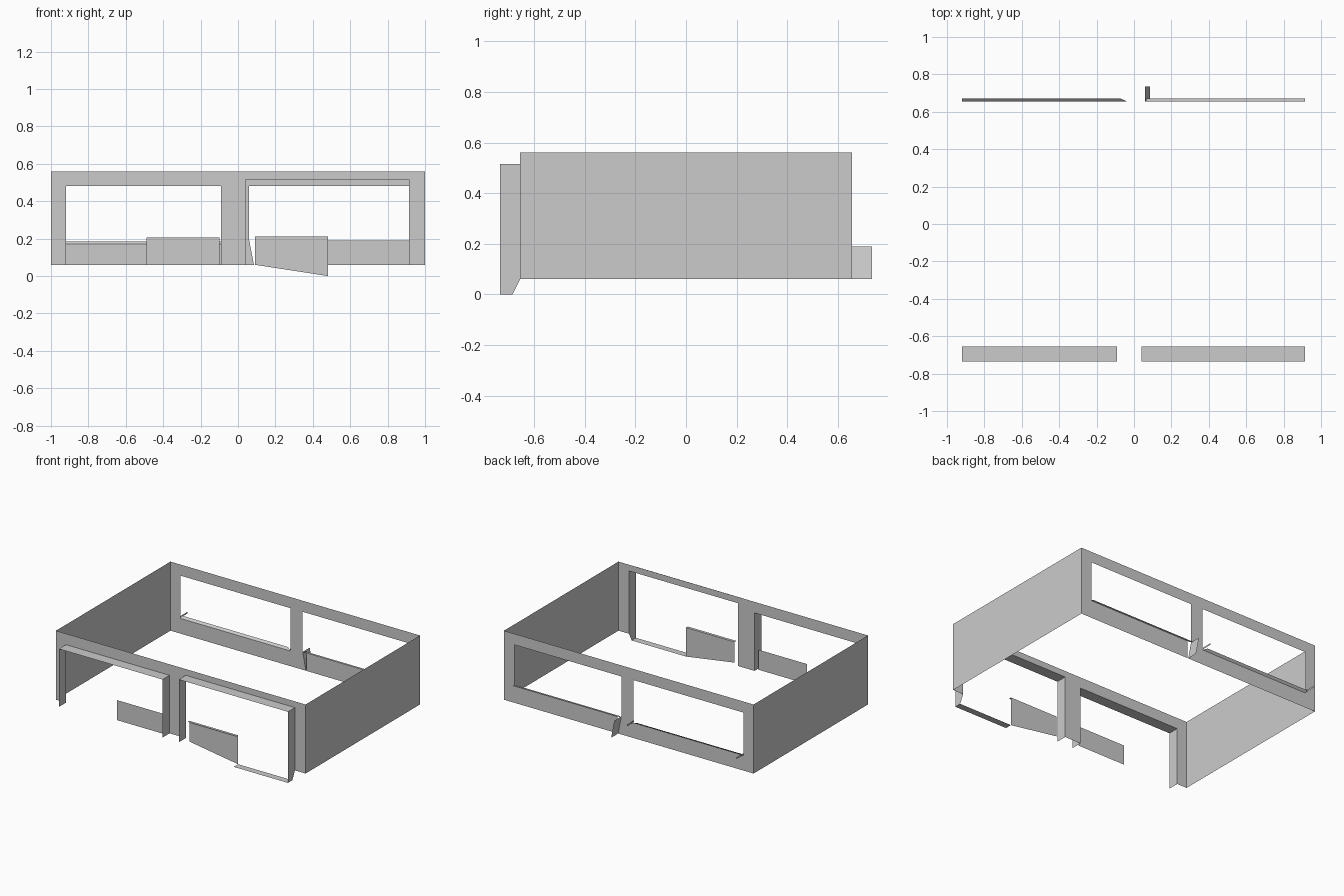
import bpy

cube = bpy.data.objects.get("Cube")
if cube:
    bpy.data.objects.remove(cube, do_unlink=True)

grey = bpy.data.materials.new("plain grey")
grey.use_nodes = True
color = (0.6, 0.6, 0.6, 1)
grey.diffuse_color = color
grey.node_tree.nodes["Principled BSDF"].inputs["Base Color"].default_value = color


def sheet(name, *polygons):
    """Thin sheet part made of one or more flat polygons."""
    verts, faces = [], []
    for poly in polygons:
        faces.append(range(len(verts), len(verts) + len(poly)))
        verts += poly
    mesh = bpy.data.meshes.new(name)
    mesh.from_pydata(verts, [], [tuple(f) for f in faces])
    mesh.materials.append(grey)
    obj = bpy.data.objects.new(name, mesh)
    bpy.context.collection.objects.link(obj)
    return obj


def across(y, x0, x1, z0, z1):
    return [(x0, y, z0), (x1, y, z0), (x1, y, z1), (x0, y, z1)]


def level(z, x0, x1, y0, y1):
    return [(x0, y0, z), (x1, y0, z), (x1, y1, z), (x0, y1, z)]


def side(x, y0, y1, z0, z1):
    return [(x, y0, z0), (x, y1, z0), (x, y1, z1), (x, y0, z1)]


DEPTH, LOW, TOP = 0.655, 0.06, 0.56
LEFT, RIGHT = -0.92, 0.915      # outer edges of the openings
OUT = 0.735                     # reach of the flanges

# End walls
for name, x in (("left_end_wall", 1), ("right_end_wall", -1)):
    wall = side(x, -DEPTH, DEPTH, LOW, TOP)
    sheet(name, wall if x > 0 else wall[::-1])


# Open long walls: two outer posts, a middle post and a header over each opening
def long_wall(name, y, mid0, mid1, head0, head1):
    polys = [
        across(y, -1, LEFT, LOW, TOP),
        across(y, LEFT, mid0, head0, TOP),
        across(y, mid0, mid1, LOW, TOP),
        across(y, mid1, RIGHT, head1, TOP),
        across(y, RIGHT, 1, LOW, TOP),
    ]
    sheet(name, *(polys if y < 0 else [p[::-1] for p in polys]))


long_wall("front_wall", -DEPTH, -0.09, 0.04, 0.48, 0.515)
long_wall("back_wall", DEPTH, -0.036, 0.06, 0.48, 0.48)

# Front surrounds: canopy with side fins
for name, x0, x1, z in (("right", LEFT, -0.09, 0.48), ("left", 0.04, RIGHT, 0.515)):
    sheet(name + "_canopy", level(z, x0, x1, -OUT, -DEPTH))
    sheet(name + "_inner_fin", side(x1 if x0 < 0 else x0, -OUT, -DEPTH, LOW, z))
sheet("right_outer_fin", side(LEFT, -OUT, -DEPTH, LOW, 0.48))
sheet("left_outer_fin", [(RIGHT, y, z) for y, z in (
    (-DEPTH, 0.515), (-OUT, 0.515), (-OUT, 0), (-0.685, 0), (-DEPTH, LOW))])
sheet("left_front_sill", level(0, 0.48, RIGHT, -OUT, -0.685))

# Low front panels, one with a dropped lower edge and a lip
sheet("right_front_panel", across(-0.685, -0.49, -0.1, LOW, 0.205))
sheet("left_front_panel", [(0.09, -0.685, LOW), (0.48, -0.685, 0),
                           (0.48, -0.685, 0.21), (0.09, -0.685, 0.21)])
sheet("left_front_lip", level(0.21, 0.09, 0.48, -0.705, -0.685))

# Low back panels with narrow ledges
sheet("right_back_panel", across(DEPTH, LEFT, -0.036, LOW, 0.17)[::-1])
sheet("right_back_ledge", [(LEFT, DEPTH, 0.17), (-0.036, DEPTH, 0.17),
                           (-0.07, 0.67, 0.185), (LEFT, 0.67, 0.185)])
sheet("left_back_panel", across(DEPTH, 0.09, RIGHT, LOW, 0.19)[::-1])
sheet("left_back_ledge", level(0.19, 0.065, RIGHT, DEPTH, 0.67))

# Flared foot of the back post and its leaning fin
sheet("back_post_flare", [(0.06, DEPTH, 0.19), (0.085, DEPTH, LOW), (0.06, DEPTH, LOW)])
sheet("back_leaning_fin", [(0.06, DEPTH, 0.19), (0.06, OUT, 0.19),
                           (0.085, OUT, LOW), (0.085, DEPTH, LOW)])

# Small tabs at the ends of the back ledge
for name, x in (("outer", LEFT), ("inner", -0.04)):
    sheet(name + "_back_tab", side(x, DEPTH, OUT, 0.175, 0.187))
